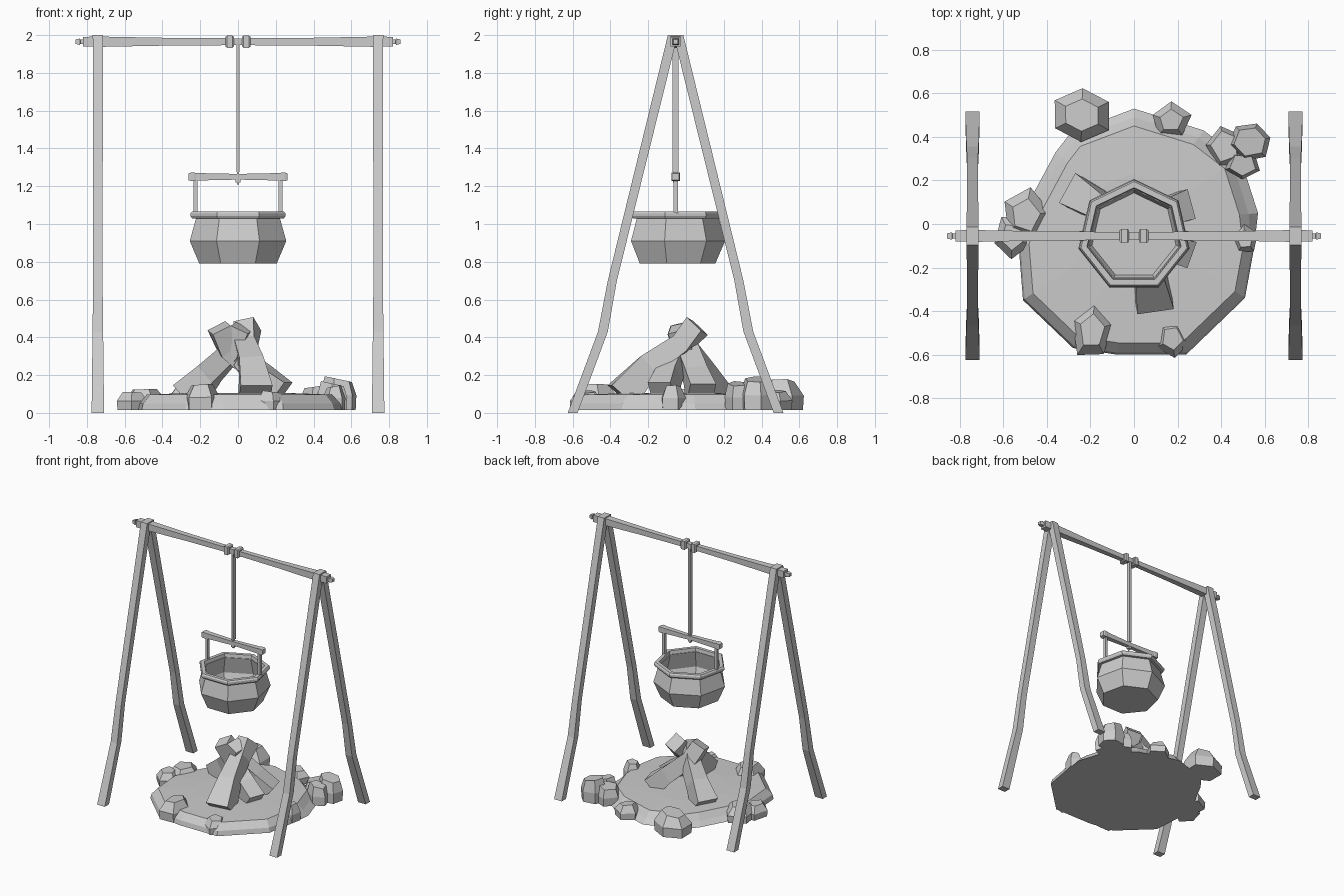
import bpy
import random
from math import sin, cos, pi
from mathutils import Vector

random.seed(4)
AXIS_Y = -0.055      # the crossbar and the pot hang on this line
GROUND_Z = 0.015

old = bpy.data.objects.get("Cube")
if old:
    bpy.data.objects.remove(old, do_unlink=True)

grey = bpy.data.materials.new("plain grey")
grey.use_nodes = True
grey.diffuse_color = (0.6, 0.6, 0.6, 1)
grey.node_tree.nodes["Principled BSDF"].inputs["Base Color"].default_value = (0.6, 0.6, 0.6, 1)


def loft(name, rings, cap=True, closed=False):
    """Join equal rings of points into a flat-faced skin."""
    n = len(rings[0])
    verts = [p for ring in rings for p in ring]
    faces = []
    last = len(rings) if closed else len(rings) - 1
    for r in range(last):
        a, b = r * n, (r + 1) % len(rings) * n
        for i in range(n):
            j = (i + 1) % n
            faces.append((a + i, a + j, b + j, b + i))
    if cap:
        faces.append(tuple(reversed(range(n))))
        faces.append(tuple(range(len(verts) - n, len(verts))))
    mesh = bpy.data.meshes.new(name)
    mesh.from_pydata(verts, [], faces)
    mesh.materials.append(grey)
    obj = bpy.data.objects.new(name, mesh)
    bpy.context.collection.objects.link(obj)
    return obj


def beam_x(name, stations, y, z):
    """Square bar along x; stations are (x, half thickness)."""
    corners = [(-1, -1), (1, -1), (1, 1), (-1, 1)]
    return loft(name, [[(x, y + a * h, z + b * h) for a, b in corners] for x, h in stations])


def post(name, x, y, hx, hy, z0, z1):
    corners = [(-1, -1), (1, -1), (1, 1), (-1, 1)]
    return loft(name, [[(x + a * hx, y + b * hy, z) for a, b in corners] for z in (z0, z1)])


def sweep(name, path, sizes, twist=0.0):
    """Square timber following a path, with a size for each point."""
    pts = [Vector(p) for p in path]
    rings = []
    for i, p in enumerate(pts):
        t = (pts[min(i + 1, len(pts) - 1)] - pts[max(i - 1, 0)]).normalized()
        side = t.cross(Vector((0, 0, 1))).normalized()
        up = side.cross(t)
        angles = [pi / 4 + k * pi / 2 + twist * i for k in range(4)]
        rings.append([p + (side * cos(a) + up * sin(a)) * sizes[i] for a in angles])
    return loft(name, rings)


# Bent legs of the two A-frames
for sx, side in ((-1, "right"), (1, "left")):
    for sy, end in ((-1, "front"), (1, "back")):
        rings = []
        for out, z, hx, hy in ((0.545, 0, 0.033, 0.026), (0.385, 0.43, 0.028, 0.026),
                               (0.335, 0.70, 0.025, 0.024), (0.015, 2.0, 0.027, 0.026)):
            x, y = sx * 0.742, AXIS_Y + sy * out
            rings.append([(x + a * hx, y + b * hy, z)
                          for a, b in ((-1, -1), (1, -1), (1, 1), (-1, 1))])
        loft(f"{end}_{side}_leg", rings)

# Crossbar with pegged ends and two collars
beam_x("crossbar", [(-0.82, 0.026), (-0.72, 0.027), (-0.4, 0.021), (0, 0.018),
                    (0.4, 0.021), (0.72, 0.027), (0.82, 0.026)], AXIS_Y, 1.965)
for s, side in ((-1, "right"), (1, "left")):
    beam_x(f"{side}_peg", [(s * 0.81, 0.012), (s * 0.835, 0.012), (s * 0.836, 0.017),
                           (s * 0.86, 0.012)], AXIS_Y, 1.965)
    beam_x(f"{side}_collar", [(s * 0.022, 0.026), (s * 0.03, 0.032), (s * 0.058, 0.032),
                              (s * 0.066, 0.026)], AXIS_Y, 1.965)

# Hanging rod and its hook
post("hanging_rod", 0, AXIS_Y, 0.008, 0.016, 1.275, 1.975)
post("hook_neck", 0, AXIS_Y, 0.005, 0.01, 1.21, 1.28)
beam_x("hook_loop", [(-0.013, 0.013), (0.013, 0.013)], AXIS_Y, 1.232)

# Pot handle with end blocks and uprights
beam_x("handle_bar", [(-0.23, 0.02), (0, 0.015), (0.23, 0.02)], AXIS_Y, 1.25)
for s, side in ((-1, "right"), (1, "left")):
    beam_x(f"{side}_handle_block", [(s * 0.215, 0.018), (s * 0.23, 0.022), (s * 0.25, 0.022),
                                    (s * 0.262, 0.018)], AXIS_Y, 1.25)
    post(f"{side}_handle_upright", s * 0.225, AXIS_Y, 0.01, 0.012, 1.04, 1.24)


def heptagon(r, z):
    return [(r * sin(-k * 2 * pi / 7), AXIS_Y + r * cos(k * 2 * pi / 7), z) for k in range(7)]


# Seven-sided hollow pot and its rim
loft("pot", [heptagon(r, z) for r, z in (
    (0.21, 0.79), (0.262, 0.91), (0.225, 1.04), (0.212, 1.04), (0.245, 0.91), (0.198, 0.805))])
loft("pot_rim", [heptagon(r, z) for r, z in (
    (0.25, 1.03), (0.258, 1.042), (0.258, 1.055), (0.25, 1.066), (0.222, 1.066), (0.215, 1.03))],
    cap=False, closed=True)

# Ground mound
outline = [(0, 0.53), (-0.29, 0.42), (-0.36, 0.33), (-0.5, 0.07), (-0.53, -0.1), (-0.51, -0.35),
           (-0.28, -0.57), (-0.08, -0.6), (0.24, -0.6), (0.51, -0.34), (0.55, -0.12),
           (0.57, 0.05), (0.49, 0.3), (0.32, 0.43)]


def ground_ring(scale, z):
    ring = []
    for x, y in outline:
        # the rear edge slopes more gently than the front
        k = scale - (0.06 if y > 0 and scale < 1 else 0)
        ring.append((x * k, y * k, z))
    return ring


loft("ground", [ground_ring(1, GROUND_Z), ground_ring(0.985, 0.05),
                ground_ring(0.91, 0.097), ground_ring(0.5, 0.105)])


def rock(name, cx, cy, rx, ry, h, sides=6, turn=0.0, top=0.6):
    """Faceted stone with a bevelled, slightly tilted top."""
    wobble = [random.uniform(0.9, 1.08) for _ in range(sides)]
    tilt = random.uniform(-0.12, 0.12)
    rings = []
    for scale, level in ((0.96, 0), (1, 0.5), (top, 1)):
        ring = []
        for k in range(sides):
            a = turn + k * 2 * pi / sides
            r = scale * wobble[k]
            z = GROUND_Z + (h - GROUND_Z) * level * (1 + tilt * cos(a) * level)
            ring.append((cx + rx * r * cos(a), cy + ry * r * sin(a), z))
        rings.append(ring)
    return loft(name, rings)


# Stones around the edge
rock("back_right_stone", -0.24, 0.5, 0.15, 0.135, 0.165, 6, 0.5)
rock("back_small_stone", 0.17, 0.475, 0.095, 0.085, 0.115, 5, 0.3)
rock("split_stone_inner", 0.42, 0.36, 0.085, 0.1, 0.14, 5, 0.6, 0.75)
rock("split_stone_outer", 0.535, 0.38, 0.1, 0.09, 0.178, 6, 0.2, 0.75)
rock("split_stone_front", 0.5, 0.27, 0.085, 0.07, 0.155, 5, 0.9, 0.75)
rock("right_stone_rear", -0.5, 0.04, 0.11, 0.125, 0.125, 5, 0.1)
rock("right_stone_front", -0.56, -0.06, 0.085, 0.105, 0.11, 5, 0.9)
rock("front_right_stone", -0.19, -0.49, 0.105, 0.14, 0.15, 5, 1.5)
rock("front_left_stone", 0.175, -0.525, 0.08, 0.095, 0.112, 5, 1.1)
rock("left_stone", 0.51, -0.07, 0.065, 0.075, 0.14, 5, 0.4)

# Leaning firewood, bent and flared at the ends
sweep("front_log", [(0.09, -0.34, 0.09), (0.07, -0.2, 0.25), (0.04, -0.03, 0.36),
                    (0.05, 0.06, 0.46)], (0.12, 0.09, 0.075, 0.08), 0.1)
sweep("right_log", [(-0.26, 0.14, 0.09), (-0.15, 0.08, 0.21), (-0.03, 0.0, 0.33),
                    (0.02, -0.04, 0.45)], (0.11, 0.085, 0.075, 0.07), -0.15)
sweep("left_log", [(0.22, 0.08, 0.1), (0.11, 0.05, 0.2), (-0.05, 0.0, 0.34),
                   (-0.1, -0.04, 0.45)], (0.1, 0.085, 0.08, 0.075), 0.15)
sweep("short_log", [(0.23, -0.13, 0.11), (0.12, -0.09, 0.2), (0.02, -0.04, 0.29)],
      (0.09, 0.08, 0.06), 0.1)
